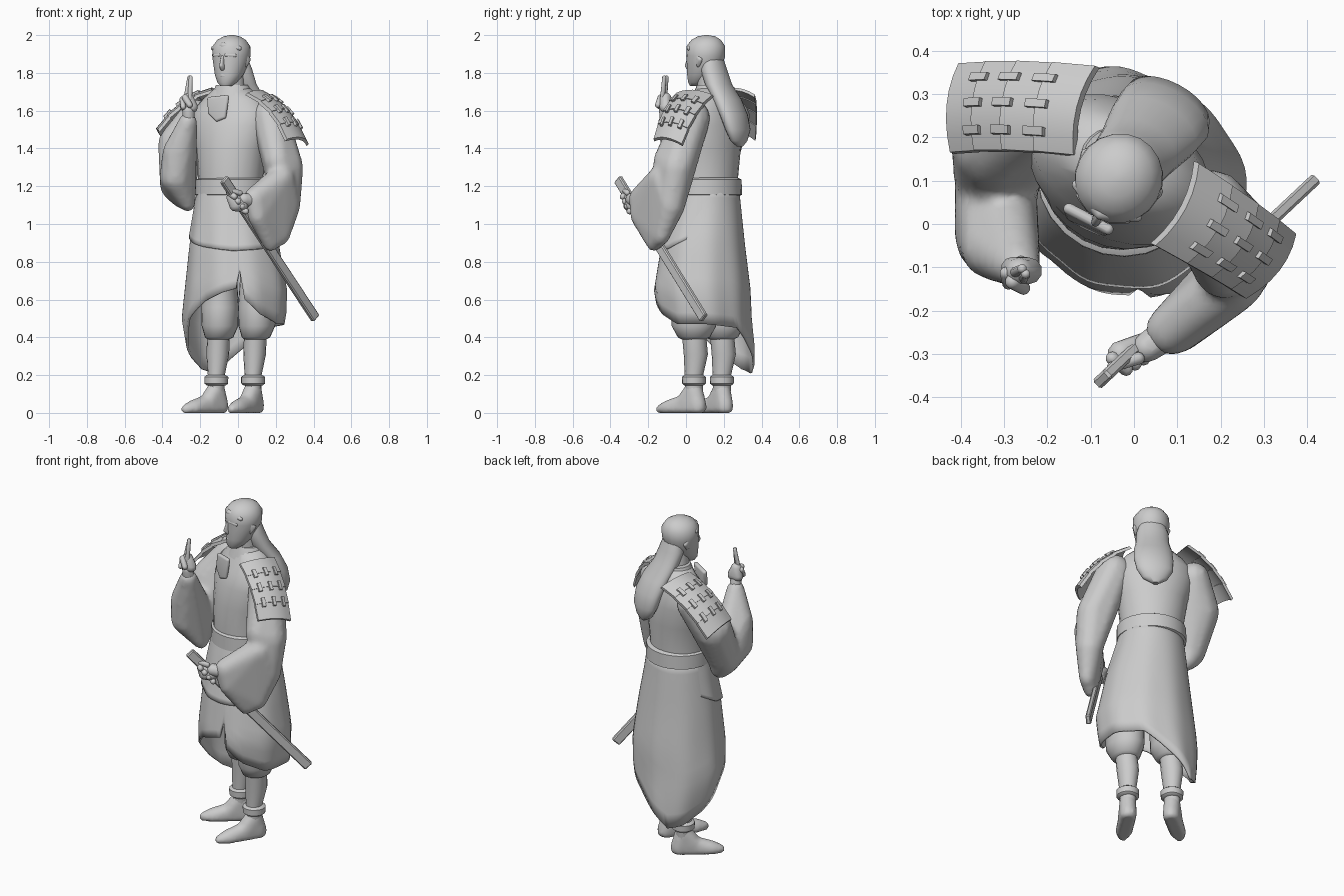
import bpy, bmesh, math
from mathutils import Vector, Matrix

if "Cube" in bpy.data.objects:
    bpy.data.objects.remove(bpy.data.objects["Cube"])

grey = bpy.data.materials.new("plain_grey")
grey.use_nodes = True
grey.diffuse_color = (0.6, 0.6, 0.6, 1)
grey.node_tree.nodes["Principled BSDF"].inputs["Base Color"].default_value = grey.diffuse_color
YAW = math.radians(-28)  # body and head turn


def finish(name, bm, thick=0, voxel=0, angle=50):
    """Turn a bmesh into a smooth shaded object."""
    bmesh.ops.recalc_face_normals(bm, faces=bm.faces)
    me = bpy.data.meshes.new(name)
    bm.to_mesh(me)
    bm.free()
    ob = bpy.data.objects.new(name, me)
    bpy.context.collection.objects.link(ob)
    me.materials.append(grey)
    if thick:
        ob.modifiers.new("thickness", "SOLIDIFY").thickness = thick
    if voxel:
        m = ob.modifiers.new("merge", "REMESH")
        m.mode, m.voxel_size, m.use_smooth_shade = "VOXEL", voxel, True
        s = ob.modifiers.new("soften", "SMOOTH")
        s.factor, s.iterations = 0.5, 4
    bpy.ops.object.select_all(action="DESELECT")
    ob.select_set(True)
    bpy.context.view_layer.objects.active = ob
    bpy.ops.object.shade_smooth_by_angle(angle=math.radians(angle))
    return ob


def interp(table, k):
    """Linear lookup in a table of (key, values...) with rising keys."""
    if k <= table[0][0]:
        return table[0][1:]
    for a, b in zip(table, table[1:]):
        if k <= b[0]:
            t = (k - a[0]) / (b[0] - a[0])
            return tuple(p + (q - p) * t for p, q in zip(a[1:], b[1:]))
    return table[-1][1:]


def skin(bm, rows, closed=True):
    """Bridge rows of points into quads."""
    vs = [[bm.verts.new(p) for p in row] for row in rows]
    n = len(vs[0])
    for r0, r1 in zip(vs, vs[1:]):
        for i in range(n if closed else n - 1):
            j = (i + 1) % n
            bm.faces.new((r0[i], r0[j], r1[j], r1[i]))
    return vs


def loft(name, rings, yaw=0.0, n=24):
    """Capped stack of ellipses (z, cx, cy, rx, ry)."""
    bm, rows = bmesh.new(), []
    for z, cx, cy, rx, ry in rings:
        row = []
        for i in range(n):
            a = math.tau * i / n
            p = Matrix.Rotation(yaw, 3, "Z") @ Vector((rx * math.cos(a), ry * math.sin(a), 0))
            row.append(p + Vector((cx, cy, z)))
        rows.append(row)
    vs = skin(bm, rows)
    bm.faces.new(vs[0][::-1])
    bm.faces.new(vs[-1])
    return finish(name, bm)


def blob(name, groups, voxel=0, seg=12):
    """Convex hulls around groups of balls (x, y, z, r), kept above the floor."""
    bm = bmesh.new()
    for group in groups:
        part = []
        for x, y, z, r in group:
            part += bmesh.ops.create_uvsphere(bm, u_segments=seg, v_segments=seg // 2 + 2, radius=r,
                                              matrix=Matrix.Translation((x, y, z)))["verts"]
        for v in part:
            v.co.z = max(v.co.z, 0)
        bmesh.ops.delete(bm, geom=list({f for v in part for f in v.link_faces}), context="FACES_ONLY")
        out = bmesh.ops.convex_hull(bm, input=part)
        junk = [g for g in out["geom_interior"] + out["geom_unused"] if isinstance(g, bmesh.types.BMVert)]
        bmesh.ops.delete(bm, geom=list(set(junk)), context="VERTS")
    return finish(name, bm, voxel=voxel)


def cloth(name, top, hem, profile, steps=12, n=72):
    """Hanging cloth whose lower edge follows a hem table by angle."""
    bm, rows = bmesh.new(), []
    for s in range(steps + 1):
        row = []
        for i in range(n):
            a = math.tau * i / n
            z = top + (interp(hem, math.degrees(a))[0] - top) * s / steps
            cx, cy, rx, ry = interp(profile, z)
            k = 1 + (0.015 * math.sin(9 * a) - 0.045 * math.sin(2 * a)) * s / steps
            row.append((cx + rx * k * math.cos(a), cy + ry * k * math.sin(a), z))
        rows.append(row)
    skin(bm, rows)
    return finish(name, bm, thick=0.012)


# Torso, belt and neck
loft("torso", [(1.12, -.035, .11, .175, .165), (1.25, -.038, .108, .175, .166), (1.4, -.035, .116, .195, .168),
               (1.52, -.034, .125, .225, .158), (1.6, -.034, .132, .22, .134), (1.66, -.03, .14, .17, .105),
               (1.72, -.03, .14, .095, .08)], YAW)
loft("belt", [(1.145, -.033, .11, .17, .165), (1.155, -.033, .11, .195, .184),
              (1.235, -.033, .11, .193, .182), (1.245, -.033, .11, .17, .165)], YAW)
loft("neck", [(1.64, -.03, .14, .08, .075), (1.74, -.03, .125, .066, .066), (1.84, -.03, .12, .066, .066)], YAW)
loft("collar", [(1.66, -.035, .135, .13, .1), (1.7, -.03, .135, .105, .088), (1.735, -.03, .14, .09, .08)], YAW)
blob("neck_opening", [[(-.15, .035, 1.66, .013), (-.06, -.012, 1.67, .013), (-.145, .02, 1.59, .013),
                       (-.075, -.015, 1.57, .013), (-.11, 0, 1.555, .013)]])

# Head with face, ears and tied hair
F = Matrix.Translation((-.035, .105, 0)) @ Matrix.Rotation(YAW, 4, "Z")


def on_head(balls):
    return [(*(F @ Vector(b[:3])), b[3]) for b in balls]


head = [(1.73, -.06, .03, .03), (1.75, -.048, .052, .052), (1.79, -.025, .076, .078), (1.84, -.008, .09, .096),
        (1.89, 0, .102, .104), (1.94, 0, .1, .105), (1.975, .002, .074, .08), (1.993, .004, .042, .048), (2, .004, .01, .01)]
loft("head", [(z, *(F @ Vector((0, y, 0))).xy, rx, ry) for z, y, rx, ry in head], YAW, 20)
face = [[(0, -.1, 1.885, .008), (0, -.115, 1.838, .01), (0, -.098, 1.825, .014)],
        [(-.02, -.09, 1.786, .009), (0, -.094, 1.786, .011), (.02, -.09, 1.786, .009)]]
for s in (-1, 1):
    face += [[(s * .02, -.094, 1.895, .011), (s * .06, -.075, 1.892, .011)],
             [(s * .088, .0, 1.885, .014), (s * .084, .0, 1.84, .01), (s * .092, .015, 1.87, .014)]]
blob("face_features", [on_head(g) for g in face], seg=8)
blob("hairline", [on_head([(-.078, -.058, 1.93, .012), (0, -.09, 1.945, .016), (.078, -.058, 1.93, .012)])])
loft("tied_hair", [(1.41, .085, .285, .02, .015), (1.44, .085, .28, .07, .035), (1.5, .08, .275, .103, .052),
                   (1.58, .07, .252, .112, .06), (1.66, .045, .218, .108, .064), (1.74, .01, .172, .094, .064),
                   (1.82, -.01, .147, .09, .064), (1.87, -.015, .14, .075, .055)], YAW)

# Robe skirt with a long back corner and a front slit, tunic tail above it
cloth("robe_skirt", 1.2,
      [(0, .47), (45, .45), (65, .38), (90, .28), (110, .21), (135, .23), (160, .29), (180, .38), (205, .5),
       (230, .59), (255, .64), (270, .66), (275, .76), (280, .6), (300, .52), (325, .47), (360, .47)],
      [(.2, -.06, .13, .17, .23), (.35, -.03, .115, .24, .245), (.5, -.02, .1, .275, .245),
       (.65, -.01, .085, .27, .255), (.9, -.02, .09, .235, .22), (1.1, -.03, .11, .195, .18),
       (1.2, -.03, .115, .18, .165)])
cloth("tunic_tail", 1.2,
      [(0, .95), (90, 1.1), (180, .92), (225, .88), (270, .86), (310, .87), (360, .95)],
      [(.86, -.028, .066, .24, .216), (1.1, -.033, .095, .198, .18), (1.2, -.033, .108, .18, .165)])

# Sleeves and arms
blob("left_sleeve", [
    [(.17, .03, 1.56, .1), (.252, -.05, 1.3, .095), (.21, -.1, 1.33, .075), (.255, -.08, 1.1, .077)],
    [(.255, -.08, 1.1, .077), (.23, -.13, 1.24, .073), (.085, -.245, 1.135, .06), (.105, -.24, 1.04, .055),
     (.17, -.17, .895, .04), (.23, -.13, .935, .045)]], voxel=.016)
blob("right_sleeve", [
    [(-.22, .25, 1.57, .09), (-.315, .19, 1.42, .11), (-.32, .09, 1.21, .095)],
    [(-.32, .09, 1.21, .095), (-.3, .1, 1.14, .055), (-.33, -.03, 1.25, .085), (-.265, .02, 1.105, .04),
     (-.325, -.055, 1.38, .075), (-.265, -.1, 1.54, .05)]], voxel=.016)
fingers = [[(-.255 - i * .022, -.125 + i * .012, 1.66, .013), (-.25 - i * .008, -.115 + i * .012, 1.775, .011)]
           for i in (0, 1)]
blob("right_hand", [[(-.26, -.1, 1.52, .035), (-.262, -.11, 1.6, .033)],
                    [(-.243, -.108, 1.62, .032), (-.28, -.103, 1.62, .028), (-.265, -.108, 1.665, .031)],
                    [(-.28, -.133, 1.668, .018), (-.255, -.148, 1.63, .016)],
                    [(-.295, -.113, 1.66, .015), (-.29, -.138, 1.62, .014)]] + fingers, seg=10)
grip = [[(-.05 + i * .018, -.31 + i * .012, 1.165 - i * .026, .016),
         (-.018 + i * .02, -.335 + i * .012, 1.145 - i * .026, .016)] for i in range(4)]
blob("left_hand", [[(.08, -.25, 1.12, .04), (.03, -.285, 1.13, .035)],
                   [(.02, -.285, 1.1, .035), (-.03, -.3, 1.14, .032), (-.015, -.3, 1.1, .033)],
                   [(.01, -.31, 1.165, .015), (-.05, -.33, 1.18, .013)]] + grip, seg=10)

# Sheathed sword at the left hip
a, b = Vector((-.075, -.36, 1.237)), Vector((.41, .095, .5))
axis = b - a
bm = bmesh.new()
bmesh.ops.create_cube(bm, size=1, matrix=Matrix.Translation((a + b) / 2)
                      @ axis.to_track_quat("Z", "Y").to_matrix().to_4x4()
                      @ Matrix.Diagonal((.028, .054, axis.length, 1)))
bmesh.ops.bevel(bm, geom=bm.edges[:], offset=.006, segments=1, affect="EDGES")
finish("sword", bm, angle=30)


# Shoulder guards: overlapping plates with raised lacing
def guard(side, corners):
    in_back, in_front, out_front, out_back = map(Vector, corners)
    up = (out_front - in_front).cross(in_back - in_front).normalized()
    up = up if up.z > 0 else -up

    def point(u, v, lift):
        inner, outer = in_front.lerp(in_back, v), out_front.lerp(out_back, v)
        return inner.lerp(outer, u) + up * (lift + .14 * u * (1 - u) + .12 * v * (1 - v))

    def patch(bm, u0, u1, v0, v1, lift0, lift1, thick, n=6):
        rows = []
        for u, lift in ((u0, lift0), (u1, lift1)):
            vs = [v0 + (v1 - v0) * i / n for i in range(n + 1)]
            rows.append([point(u, v, lift) for v in vs] + [point(u, v, lift - thick) for v in vs[::-1]])
        ends = skin(bm, rows)
        bm.faces.new(ends[0][::-1])
        bm.faces.new(ends[1])

    plates, lacing = bmesh.new(), bmesh.new()
    for i in range(4):
        patch(plates, i / 4, i / 4 + .26, 0, 1, 0, .005, .018)
    for i in range(3):
        for v in (.2, .5, .8):
            u = (i + 1) / 4
            patch(lacing, u - .07, u + .07, v - .045, v + .045, .013, .013, .018, 2)
    finish(side + "_shoulder_guard", plates, angle=30)
    finish(side + "_guard_lacing", lacing, angle=30)


guard("left", [(.15, .14, 1.685), (.05, -.05, 1.695), (.255, -.17, 1.45), (.37, -.02, 1.425)])
guard("right", [(-.09, .365, 1.685), (-.14, .16, 1.71), (-.42, .165, 1.5), (-.4, .37, 1.455)])

# Legs: baggy trousers, shins, ankle wraps and shoes
for side, x, y, dx, dy in (("left", .08, .042, -.11, -.175), ("right", -.115, .19, -.16, -.125)):
    loft(side + "_trouser", [(.385, x + .01, y, .05, .055), (.4, x + .015, y, .075, .085), (.46, x + .02, y, .097, .118),
                             (.56, x + .02, y, .1, .12), (.7, x + .02, y + .01, .09, .11), (.9, x + .01, .11, .08, .09)])
    loft(side + "_shin", [(.08, x, y, .043, .046), (.2, x, y, .045, .049), (.31, x + .008, y + .01, .06, .064),
                          (.42, x + .012, y, .06, .064)], n=16)
    loft(side + "_ankle_wrap", [(.145, x, y, .05, .05), (.155, x, y, .063, .063), (.19, x, y, .064, .064),
                                (.2, x, y, .05, .05)], YAW, 16)
    hx, hy = x - dx * .12, y - dy * .12
    blob(side + "_shoe", [[(hx, hy, .04, .047), (x, y, .13, .046), (x + dx * .3, y + dy * .3, .05, .048)],
                          [(hx, hy, .03, .047), (x + dx * .25, y + dy * .25, .055, .045),
                           (x + dx * .75, y + dy * .75, .022, .047), (x + dx, y + dy, .018, .028)]], voxel=.012)
